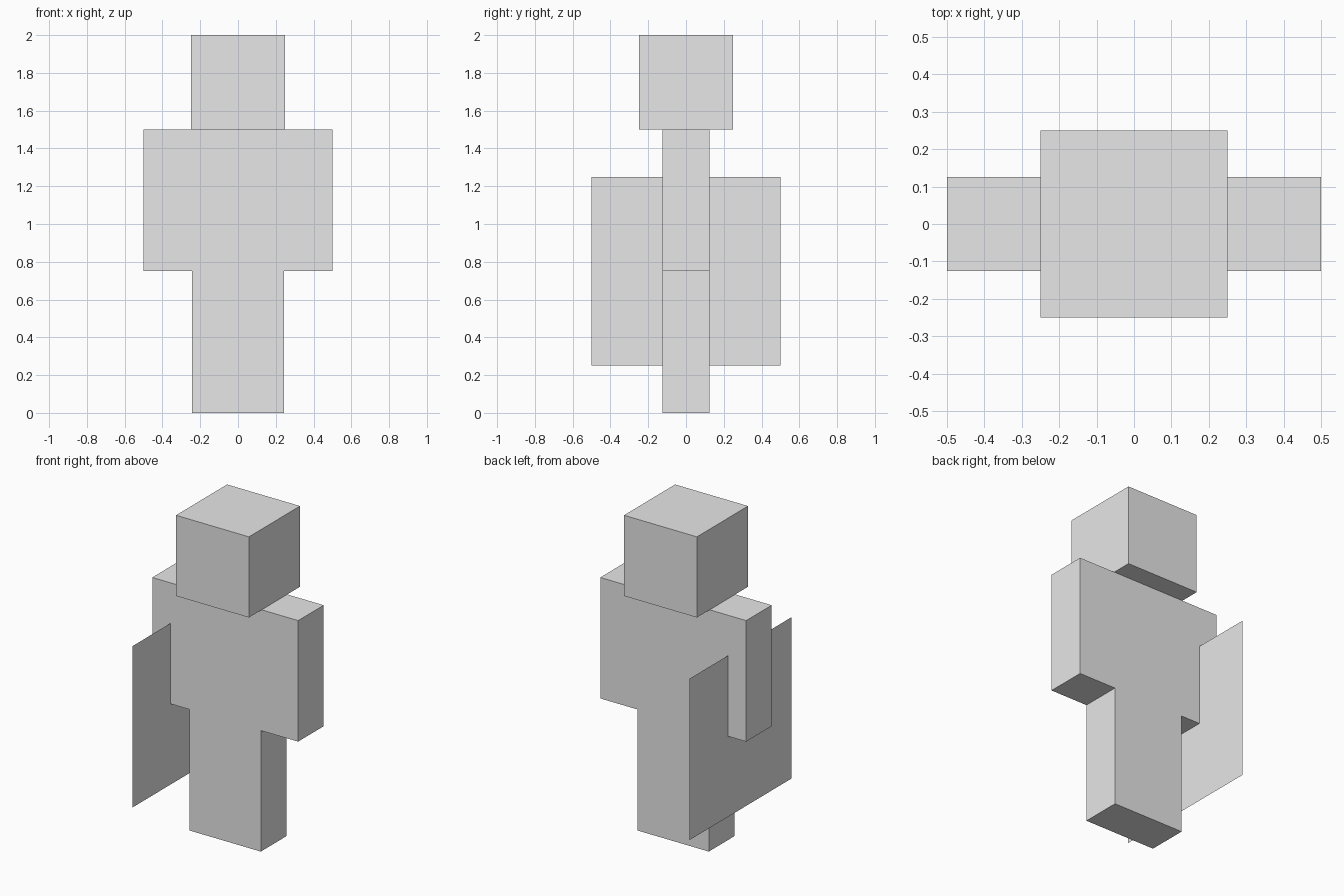
import bpy
import bmesh
from mathutils import Matrix, Vector

default = bpy.data.objects.get("Cube")
if default:
    bpy.data.objects.remove(default, do_unlink=True)

# Single plain grey
grey = bpy.data.materials.new("plain_grey")
grey.use_nodes = True
colour = (0.8, 0.8, 0.8, 1.0)
grey.diffuse_color = colour
grey.node_tree.nodes["Principled BSDF"].inputs["Base Color"].default_value = colour


def finish(name, bm):
    mesh = bpy.data.meshes.new(name)
    bm.to_mesh(mesh)
    bm.free()
    mesh.materials.append(grey)
    obj = bpy.data.objects.new(name, mesh)
    bpy.context.collection.objects.link(obj)
    return obj


def box(name, low, high):
    low, high = Vector(low), Vector(high)
    bm = bmesh.new()
    bmesh.ops.create_cube(bm, size=1.0)
    bmesh.ops.scale(bm, vec=high - low, verts=bm.verts)
    bmesh.ops.translate(bm, vec=(low + high) / 2, verts=bm.verts)
    return finish(name, bm)


# Head and torso
box("head", (-0.25, -0.25, 1.5), (0.25, 0.25, 2.0))
box("torso", (-0.25, -0.125, 0.75), (0.25, 0.125, 1.5))

# Arms and legs on both sides
for side, sign in (("left", 1), ("right", -1)):
    for part, inner, outer, bottom, top in (("arm", 0.25, 0.5, 0.75, 1.5),
                                            ("leg", 0.0, 0.244, 0.0, 0.75)):
        xs = sorted((sign * inner, sign * outer))
        box(f"{side}_{part}", (xs[0], -0.125, bottom), (xs[1], 0.125, top))

# Flat upright sheet held in the middle of the right arm
bm = bmesh.new()
bmesh.ops.create_grid(bm, x_segments=1, y_segments=1, size=0.5)
bmesh.ops.rotate(bm, cent=(0, 0, 0), verts=bm.verts,
                 matrix=Matrix.Rotation(1.5707963, 3, "Y"))
bmesh.ops.translate(bm, vec=(-0.375, 0, 0.75), verts=bm.verts)
finish("held_item_sheet", bm)
